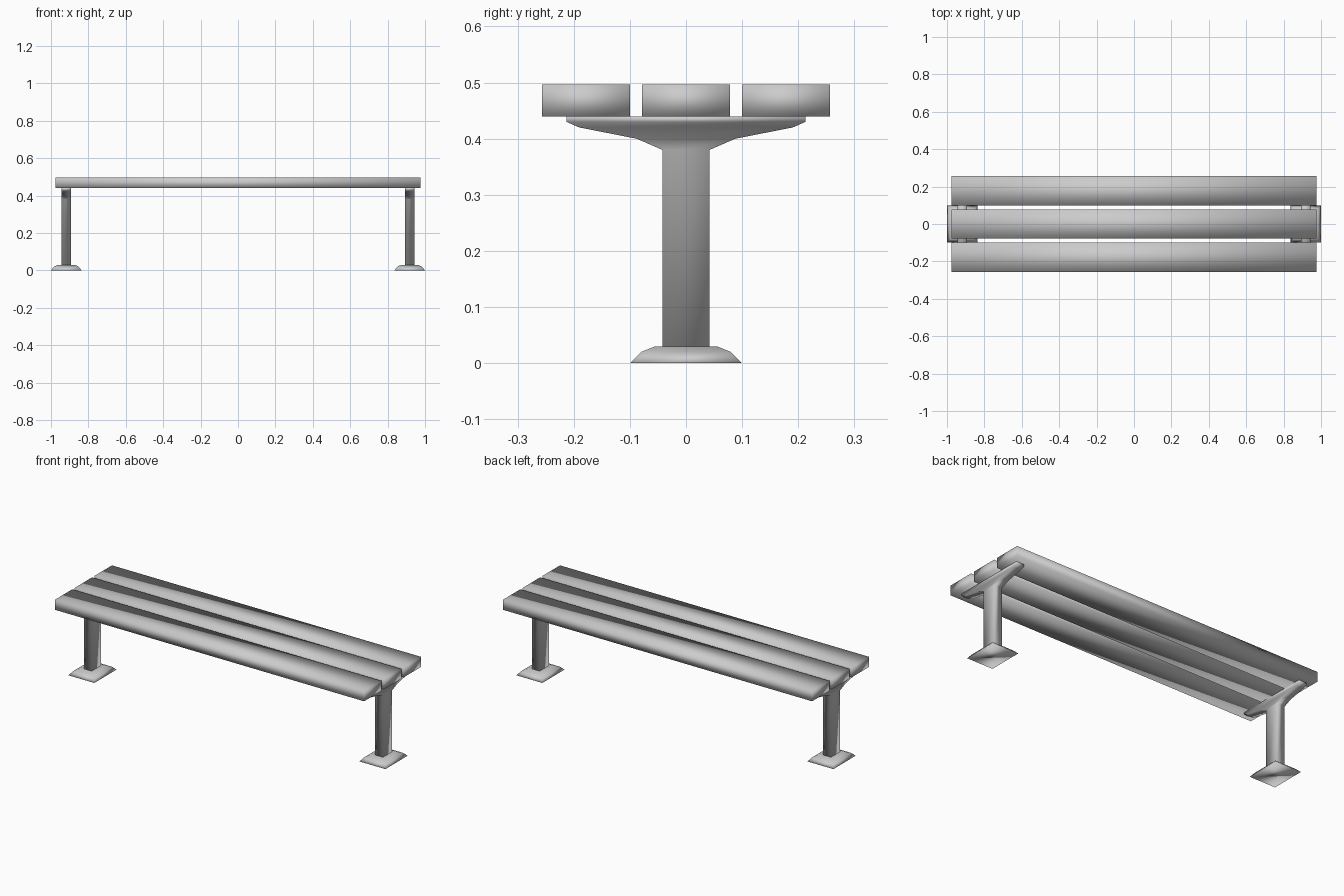
import bpy

if "Cube" in bpy.data.objects:
    bpy.data.objects.remove(bpy.data.objects["Cube"])


def loft(name, rings, cx, cy=0.0):
    """Closed solid through rectangular rings given as (half x, half y, z)."""
    verts, faces = [], []
    for hx, hy, z in rings:
        verts += [(cx + sx * hx, cy + sy * hy, z)
                  for sx, sy in ((-1, -1), (1, -1), (1, 1), (-1, 1))]
    for r in range(len(rings) - 1):
        a = r * 4
        for i in range(4):
            j = (i + 1) % 4
            faces.append((a + i, a + j, a + 4 + j, a + 4 + i))
    n = len(verts)
    faces += [(3, 2, 1, 0), (n - 4, n - 3, n - 2, n - 1)]
    mesh = bpy.data.meshes.new(name)
    mesh.from_pydata(verts, [], faces)
    mesh.shade_smooth()
    obj = bpy.data.objects.new(name, mesh)
    bpy.context.collection.objects.link(obj)
    return obj


# Three seat slats
for name, y in (("front", -0.1785), ("middle", 0.0), ("back", 0.1785)):
    loft(f"{name}_slat", [(0.975, 0.0785, 0.44), (0.975, 0.0785, 0.497)], 0, y)

# Domed foot plate, and post flaring into a slat support
FOOT = [(0.082, 0.10, 0.0), (0.066, 0.08, 0.02), (0.045, 0.055, 0.03)]
POST = [(0.025, 0.042, 0.03), (0.025, 0.042, 0.38), (0.025, 0.088, 0.40),
        (0.025, 0.19, 0.42), (0.025, 0.213, 0.43), (0.025, 0.213, 0.44)]
for side, x in (("left", -0.918), ("right", 0.918)):
    loft(f"{side}_foot", FOOT, x)
    loft(f"{side}_post", POST, x)
